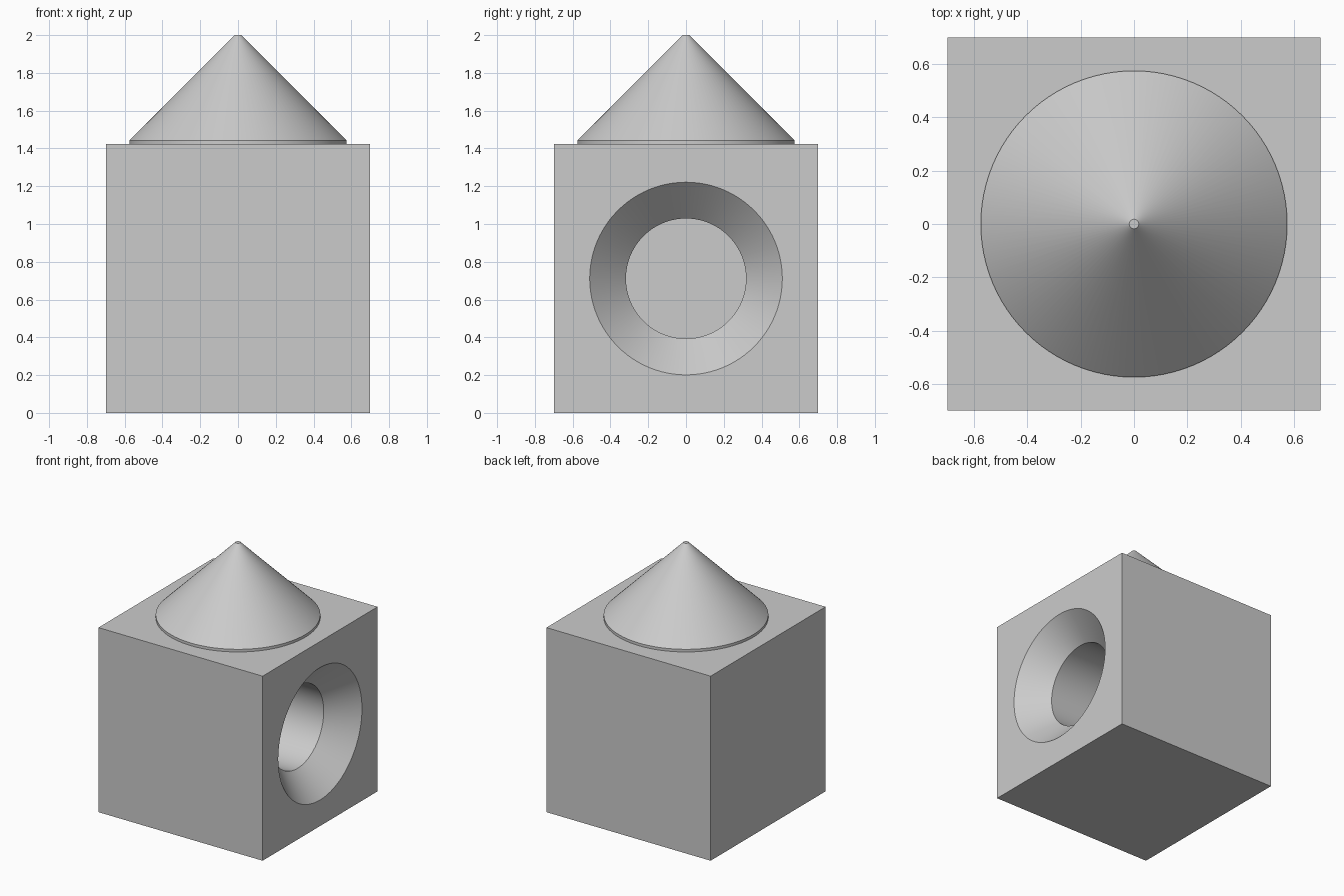
import bpy, bmesh, math
from mathutils import Matrix

if "Cube" in bpy.data.objects:
    bpy.data.objects.remove(bpy.data.objects["Cube"])

W, H = 0.70, 1.4225      # half width and height of the block
SEG = 96

grey = bpy.data.materials.new("plain grey")
grey.diffuse_color = (0.6, 0.6, 0.6, 1)
grey.use_nodes = True
grey.node_tree.nodes["Principled BSDF"].inputs["Base Color"].default_value = grey.diffuse_color


def lathe(name, profile, matrix):
    """Closed solid of revolution from (radius, height) points."""
    bm = bmesh.new()
    rings = [[bm.verts.new((r * math.cos(2 * math.pi * i / SEG),
                            r * math.sin(2 * math.pi * i / SEG), h))
              for i in range(SEG)] for r, h in profile]
    for a, b in zip(rings, rings[1:]):
        for i in range(SEG):
            j = (i + 1) % SEG
            bm.faces.new((a[i], a[j], b[j], b[i]))
    bm.faces.new(rings[0][::-1])
    bm.faces.new(rings[-1])
    bm.transform(matrix)
    bmesh.ops.recalc_face_normals(bm, faces=bm.faces)
    me = bpy.data.meshes.new(name)
    bm.to_mesh(me)
    bm.free()
    me.materials.append(grey)
    ob = bpy.data.objects.new(name, me)
    bpy.context.collection.objects.link(ob)
    return ob


def smooth(ob):
    bpy.ops.object.select_all(action='DESELECT')
    ob.select_set(True)
    bpy.context.view_layer.objects.active = ob
    bpy.ops.object.shade_smooth_by_angle(angle=math.radians(30))


# block
bpy.ops.mesh.primitive_cube_add(size=1, location=(0, 0, H / 2))
block = bpy.context.object
block.name = "block"
block.scale = (2 * W, 2 * W, H)
bpy.ops.object.transform_apply(location=True, rotation=False, scale=True)
block.data.materials.append(grey)

# blind hole with a 45 degree countersink in the right face
place = Matrix.Translation((W, 0, H / 2)) @ Matrix.Rotation(math.pi / 2, 4, 'Y')
cutter = lathe("hole_cutter", [(0.318, -1.0), (0.318, -0.192),
                               (0.51, 0), (0.51, 0.1)], place)
cut = block.modifiers.new("hole", 'BOOLEAN')
cut.operation = 'DIFFERENCE'
cut.solver = 'EXACT'
cut.object = cutter
bpy.context.view_layer.objects.active = block
bpy.ops.object.modifier_apply(modifier=cut.name)
bpy.data.objects.remove(cutter)
smooth(block)

# cone on a thin rim, with a tiny flat tip
cone = lathe("cone", [(0.575, H), (0.575, 1.443), (0.018, 2.0)], Matrix())
smooth(cone)
